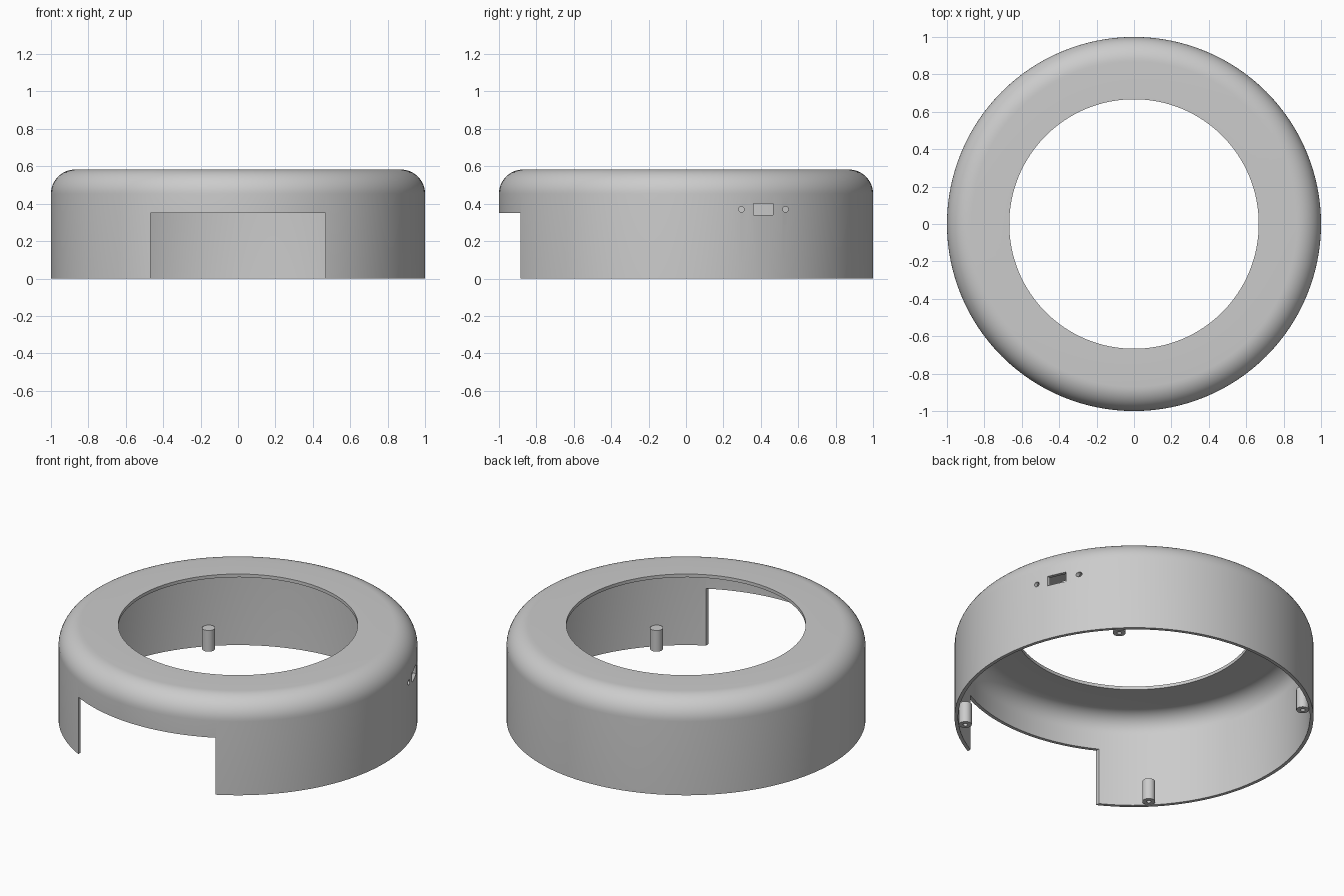
import bpy
import bmesh
from math import cos, sin, pi, radians
from mathutils import Matrix

cube = bpy.data.objects.get("Cube")
if cube:
    bpy.data.objects.remove(cube, do_unlink=True)

HEIGHT, OUTER, WALL = 0.583, 1.0, 0.02
OPENING, FILLET = 0.667, 0.13
POST_R, POST_H, POST_AT = 0.036, 0.13, 0.667

grey = bpy.data.materials.new("satin_grey")
grey.use_nodes = True
colour = (0.6, 0.6, 0.6, 1)
grey.diffuse_color = colour
grey.node_tree.nodes["Principled BSDF"].inputs["Base Color"].default_value = colour


def add_object(name, bm):
    bmesh.ops.recalc_face_normals(bm, faces=bm.faces)
    mesh = bpy.data.meshes.new(name)
    bm.to_mesh(mesh)
    bm.free()
    mesh.materials.append(grey)
    obj = bpy.data.objects.new(name, mesh)
    bpy.context.collection.objects.link(obj)
    return obj


def revolve(name, profile, steps):
    """Spin a closed (radius, z) outline about the z axis."""
    bm = bmesh.new()
    verts = [bm.verts.new((r, 0, z)) for r, z in profile]
    edges = [bm.edges.new((a, b)) for a, b in zip(verts, verts[1:] + verts[:1])]
    bmesh.ops.spin(bm, geom=verts + edges, cent=(0, 0, 0), axis=(0, 0, 1),
                   angle=2 * pi, steps=steps, use_merge=True)
    bmesh.ops.remove_doubles(bm, verts=bm.verts, dist=1e-5)
    return add_object(name, bm)


def box(name, size, centre):
    bm = bmesh.new()
    bmesh.ops.create_cube(bm, size=1, matrix=Matrix.Translation(centre)
                          @ Matrix.Diagonal((*size, 1)))
    return add_object(name, bm)


def rod(name, radius, length, centre, turn=0):
    bm = bmesh.new()
    bmesh.ops.create_cone(bm, cap_ends=True, segments=24, radius1=radius,
                          radius2=radius, depth=length,
                          matrix=Matrix.Translation(centre) @ Matrix.Rotation(turn, 4, "Y"))
    return add_object(name, bm)


def cut(obj, cutter):
    mod = obj.modifiers.new("cut", "BOOLEAN")
    mod.operation, mod.solver, mod.object = "DIFFERENCE", "EXACT", cutter
    cutter.hide_render = True
    bpy.context.view_layer.objects.active = obj
    bpy.ops.object.modifier_apply(modifier=mod.name)
    bpy.data.objects.remove(cutter, do_unlink=True)


def smooth(obj):
    bpy.ops.object.select_all(action="DESELECT")
    obj.select_set(True)
    bpy.context.view_layer.objects.active = obj
    bpy.ops.object.shade_smooth_by_angle(angle=radians(30))


# Thin ring-shaped shell with a rounded shoulder and open middle
def shoulder(radius):
    return [(OUTER - FILLET + radius * cos(i * pi / 24),
             HEIGHT - FILLET + radius * sin(i * pi / 24)) for i in range(13)]


outline = [(OUTER, 0)] + shoulder(FILLET) + [(OPENING, HEIGHT), (OPENING, HEIGHT - WALL)]
outline += shoulder(FILLET - WALL)[::-1] + [(OUTER - WALL, 0)]
shell = revolve("shell", outline, 128)

# Front notch, and a socket between two small holes in the side
cut(shell, box("notch_cutter", (0.934, 0.6, 0.7), (0, -0.9, 0)))
cut(shell, box("socket_cutter", (0.4, 0.106, 0.06), (0.9, 0.413, 0.37)))
for side in (-1, 1):
    cut(shell, rod("hole_cutter", 0.015, 0.4, (0.9, 0.414 + side * 0.118, 0.37), pi / 2))
smooth(shell)

# Four screw posts against the inner wall, each with a blind hole underneath
for depth_name, sy in (("front", -1), ("back", 1)):
    for side_name, sx in (("left", 1), ("right", -1)):
        x, y = sx * POST_AT, sy * POST_AT
        post = rod(f"{depth_name}_{side_name}_post", POST_R, POST_H, (x, y, POST_H / 2))
        cut(post, rod("screw_cutter", 0.013, 0.2, (x, y, 0)))
        smooth(post)
